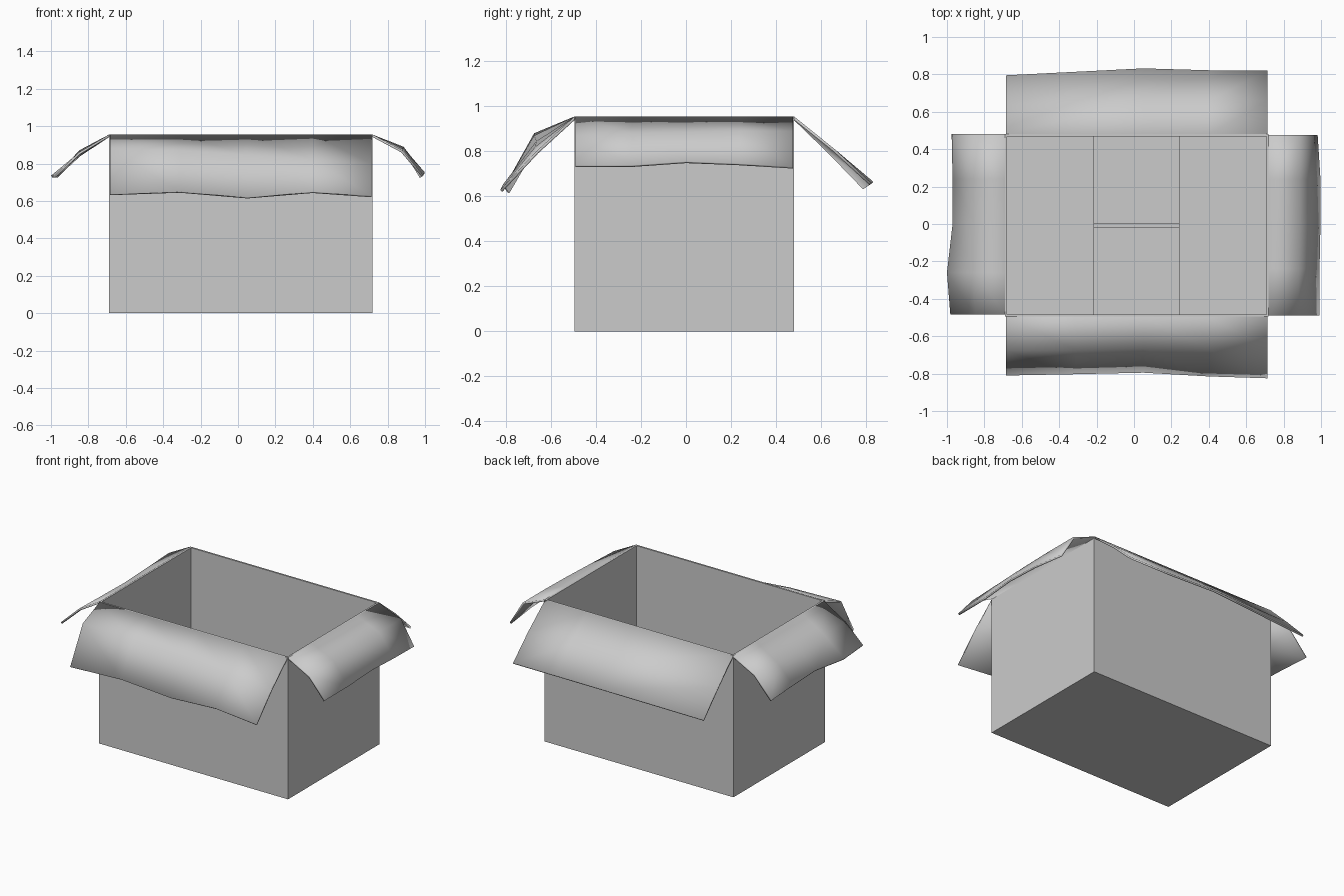
import bpy
import bmesh
import math

default = bpy.data.objects.get("Cube")
if default:
    bpy.data.objects.remove(default, do_unlink=True)

# Outer limits of the carton
X0, X1, Y0, Y1, TOP = -0.69, 0.72, -0.495, 0.48, 0.955
WALL = 0.012

COLOUR = (0.6, 0.6, 0.6, 1)
card = bpy.data.materials.new("grey cardboard")
card.use_nodes = True
card.diffuse_color = COLOUR
card.node_tree.nodes["Principled BSDF"].inputs["Base Color"].default_value = COLOUR


def add_object(name, bm):
    bmesh.ops.recalc_face_normals(bm, faces=bm.faces)
    mesh = bpy.data.meshes.new(name)
    bm.to_mesh(mesh)
    bm.free()
    mesh.materials.append(card)
    obj = bpy.data.objects.new(name, mesh)
    bpy.context.collection.objects.link(obj)
    return obj


def block(name, x0, x1, y0, y1, z0, z1, open_top=False):
    bm = bmesh.new()
    bmesh.ops.create_cube(bm, size=1)
    for v in bm.verts:
        v.co = (x1 if v.co.x > 0 else x0, y1 if v.co.y > 0 else y0, z1 if v.co.z > 0 else z0)
    if open_top:
        lid = [f for f in bm.faces if f.calc_center_median().z > z1 - 0.001]
        bmesh.ops.delete(bm, geom=lid, context='FACES_ONLY')
    return add_object(name, bm)


def solidify(obj, thickness):
    mod = obj.modifiers.new("thickness", 'SOLIDIFY')
    mod.thickness = thickness
    mod.offset = -1
    mod.use_even_offset = True


def flap(name, place, columns):
    """Bent sheet; each column is (along, mid_out, mid_z, end_out, end_z)."""
    bm = bmesh.new()
    rows = []
    for along, mid_out, mid_z, end_out, end_z in columns:
        points = [(0, TOP), (mid_out, mid_z), (end_out, end_z)]
        rows.append([bm.verts.new(place(along, out, z)) for out, z in points])
    for a, b in zip(rows, rows[1:]):
        for i in range(2):
            bm.faces.new((a[i], a[i + 1], b[i + 1], b[i]))
    obj = add_object(name, bm)
    # The printed side faces up, so the sheet thickens downwards
    if obj.data.polygons[0].normal.z < 0:
        obj.data.flip_normals()
    solidify(obj, 0.012)
    bpy.ops.object.select_all(action='DESELECT')
    obj.select_set(True)
    bpy.context.view_layer.objects.active = obj
    bpy.ops.object.shade_smooth_by_angle(angle=math.radians(40))


# Walls and underside
shell = block("carton_walls", X0, X1, Y0, Y1, 0, TOP, open_top=True)
solidify(shell, WALL)

# Folded floor panels: two long ones below, two short ones above
ix0, ix1, iy0, iy1 = X0 + WALL, X1 - WALL, Y0 + WALL, Y1 - WALL
block("floor_panel_front", ix0, ix1, iy0, -0.017, WALL, 0.022)
block("floor_panel_back", ix0, ix1, 0, iy1, WALL, 0.022)
block("floor_panel_right", ix0, -0.215, iy0, iy1, 0.022, 0.034)
block("floor_panel_left", 0.24, ix1, iy0, iy1, 0.022, 0.034)

# Open top flaps with wavy free edges
flap("flap_front", lambda a, o, z: (a, Y0 - o, z), [
    (-0.685, 0.18, 0.88, 0.315, 0.637),
    (-0.31, 0.18, 0.87, 0.308, 0.65),
    (0.05, 0.17, 0.845, 0.3, 0.62),
    (0.4, 0.175, 0.82, 0.32, 0.65),
    (0.713, 0.17, 0.8, 0.33, 0.628)])
flap("flap_back", lambda a, o, z: (a, Y1 + o, z), [
    (-0.685, 0.16, 0.8, 0.315, 0.64),
    (0.05, 0.18, 0.81, 0.352, 0.665),
    (0.4, 0.18, 0.81, 0.342, 0.66),
    (0.715, 0.18, 0.81, 0.342, 0.66)])
flap("flap_left", lambda a, o, z: (X1 + o, a, z), [
    (Y0 + 0.005, 0.16, 0.87, 0.272, 0.737),
    (-0.24, 0.16, 0.88, 0.272, 0.738),
    (0, 0.165, 0.885, 0.277, 0.755),
    (0.24, 0.165, 0.89, 0.277, 0.745),
    (Y1 - 0.005, 0.165, 0.89, 0.262, 0.73)])
flap("flap_right", lambda a, o, z: (X0 - o, a, z), [
    (Y0 + 0.01, 0.16, 0.86, 0.292, 0.735),
    (-0.26, 0.16, 0.855, 0.31, 0.735),
    (0, 0.16, 0.85, 0.28, 0.75),
    (0.24, 0.16, 0.86, 0.28, 0.74),
    (Y1, 0.16, 0.87, 0.285, 0.73)])
